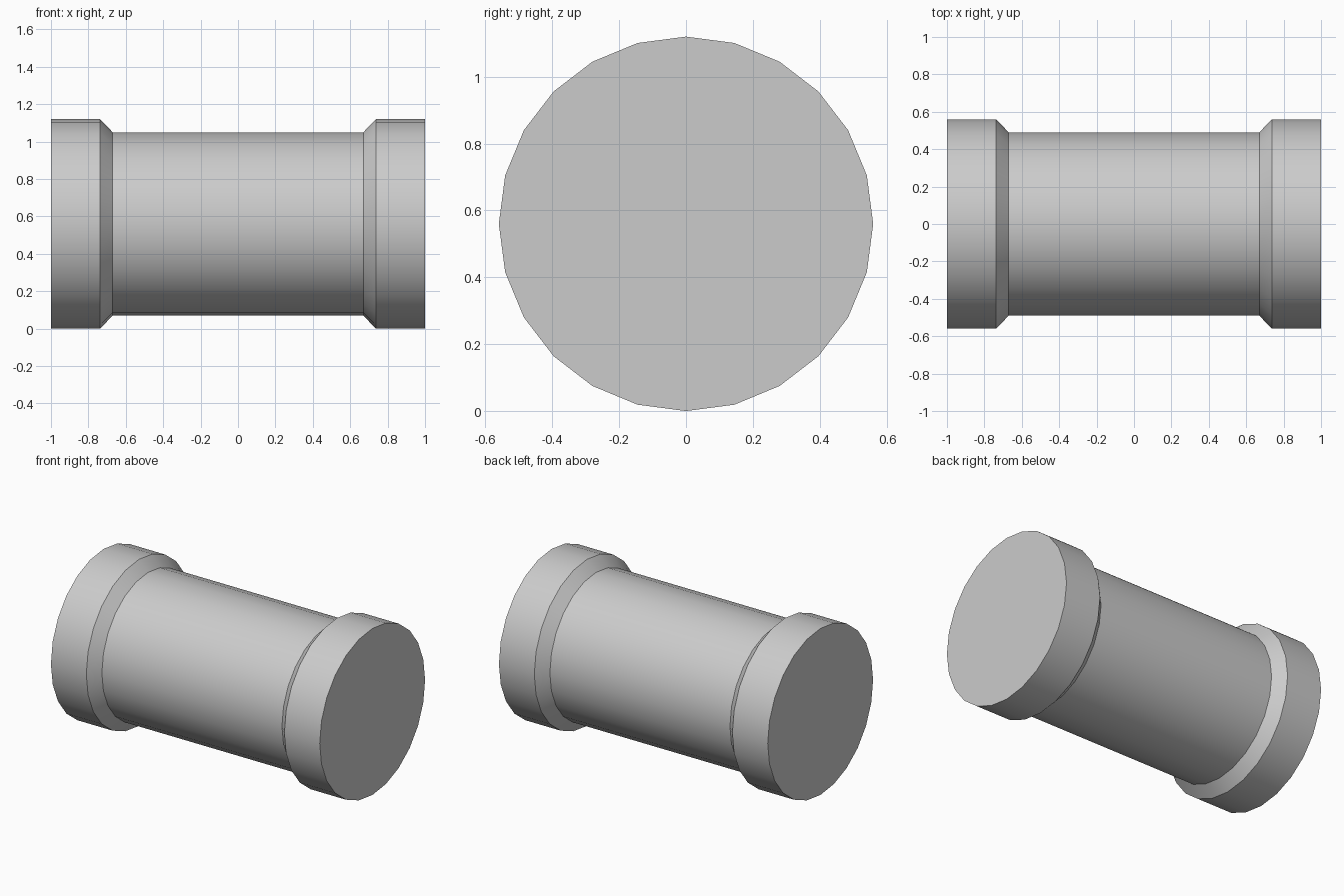
import bpy, bmesh
from math import sin, cos, tau, radians

if "Cube" in bpy.data.objects:
    bpy.data.objects.remove(bpy.data.objects["Cube"])

SIDES = 24
CENTRE_Z = 0.56

# Half profile (x, radius) from one end, mirrored to the other
half = [(-1.0, 0.56), (-0.737, 0.56), (-0.67, 0.49)]
profile = half + [(-x, r) for x, r in reversed(half)]

# Turned body: rings along x, closed by flat end caps
bm = bmesh.new()
rings = [[bm.verts.new((x, r * sin(tau * i / SIDES), CENTRE_Z + r * cos(tau * i / SIDES)))
          for i in range(SIDES)] for x, r in profile]
for a, b in zip(rings, rings[1:]):
    for i in range(SIDES):
        j = (i + 1) % SIDES
        bm.faces.new((a[i], a[j], b[j], b[i]))
bm.faces.new(rings[0])
bm.faces.new(rings[-1])
bmesh.ops.recalc_face_normals(bm, faces=bm.faces)

mesh = bpy.data.meshes.new("collared_roller")
bm.to_mesh(mesh)
bm.free()
roller = bpy.data.objects.new("collared_roller", mesh)
bpy.context.collection.objects.link(roller)

# Smooth round sides, crisp collar edges
bpy.context.view_layer.objects.active = roller
roller.select_set(True)
bpy.ops.object.shade_smooth_by_angle(angle=radians(30))
